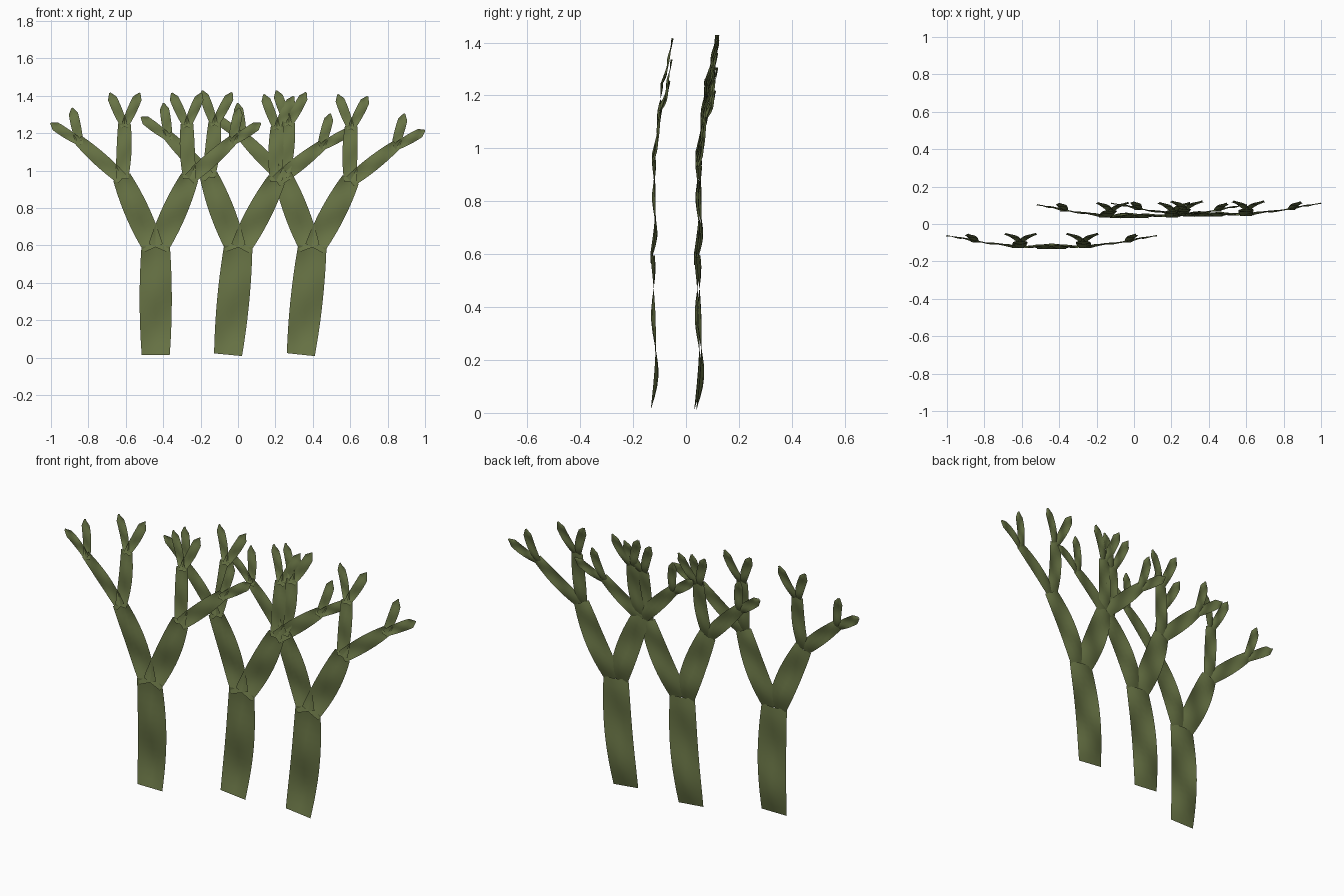
import bpy, math
from mathutils import Vector, Matrix

if "Cube" in bpy.data.objects:
    bpy.data.objects.remove(bpy.data.objects["Cube"])

green = bpy.data.materials.new("olive_green")
green.diffuse_color = (0.14, 0.175, 0.06, 1)
green.use_nodes = True
green.node_tree.nodes["Principled BSDF"].inputs["Base Color"].default_value = green.diffuse_color

STEPS, ACROSS = 14, 4


def ribbon(name, start, end, widths, curl, arc, place, bend=0.0, pointed=False):
    """Thin leaf strip: edges arc in y, the middle curls forwards and back."""
    a, b = Vector(start), Vector(end)
    d = b - a
    side = Vector((d.z, 0, -d.x)).normalized()
    w0, w1, w2 = widths
    ts = [i / STEPS for i in range(STEPS + 1)]
    if pointed:
        ts = [t * 0.84 for t in ts] + [1.0]
    verts, faces = [], []
    for t in ts:
        # quadratic width through the three given values
        w = w0 * (1 - t) * (1 - 2 * t) + 4 * w1 * t * (1 - t) + w2 * t * (2 * t - 1)
        if pointed and t == 1.0:
            w = 0.008
        c = a + d * t + side * (bend * math.sin(math.pi * t))
        c.y += arc * math.sin(math.pi * t)
        hump = curl * math.sin(8 * t)
        for j in range(ACROSS + 1):
            u = j / ACROSS - 0.5
            y = hump * (1 - 4 * u * u)
            verts.append(place @ (c + side * (u * w) + Vector((0, y, 0))))
    n = ACROSS + 1
    for i in range(len(ts) - 1):
        for j in range(ACROSS):
            k = i * n + j
            faces.append((k, k + 1, k + n + 1, k + n))
    mesh = bpy.data.meshes.new(name)
    mesh.from_pydata(verts, [], faces)
    mesh.materials.append(green)
    mesh.polygons.foreach_set("use_smooth", [True] * len(mesh.polygons))
    obj = bpy.data.objects.new(name, mesh)
    bpy.context.collection.objects.link(obj)


def plant(label, x, y, lean, foot):
    """Forking plant: trunk, then three mirrored levels of forks."""
    place = (Matrix.Translation((x, y, 0))
             @ Matrix.Rotation(math.radians(lean), 4, 'Y'))
    ribbon(label + "_trunk", (foot, -0.014, 0.014), (0, -0.016, 0.595),
           (0.15, 0.172, 0.152), 0.017, 0.02, place)
    for s, sn in ((-1, "left"), (1, "right")):
        n = f"{label}_{sn}"
        # main branch
        ribbon(n + "_branch", (s * 0.012, -0.015, 0.585), (s * 0.182, -0.01, 0.965),
               (0.108, 0.132, 0.098), 0.014, 0.017, place)
        # upright and outward limbs
        ribbon(n + "_upright_limb", (s * 0.18, -0.01, 0.955), (s * 0.167, 0.024, 1.25),
               (0.065, 0.08, 0.067), 0.009, 0.009, place, bend=-s * 0.004)
        ribbon(n + "_outer_limb", (s * 0.18, -0.01, 0.955), (s * 0.415, 0.022, 1.165),
               (0.064, 0.078, 0.055), 0.009, 0.009, place)
        # pointed tips
        for i, (p, q) in enumerate((
                ((0.167, 0.022, 1.235), (0.085, 0.064, 1.415)),
                ((0.167, 0.022, 1.235), (0.245, 0.064, 1.415)),
                ((0.405, 0.020, 1.15), (0.562, 0.052, 1.253)),
                ((0.405, 0.020, 1.14), (0.447, 0.060, 1.335)))):
            ribbon(f"{n}_tip_{i + 1}", (s * p[0], p[1], p[2]), (s * q[0], q[1], q[2]),
                   (0.036, 0.052, 0.044), 0.008, 0.01, place, pointed=True)


plant("front_plant", -0.44, -0.119, 0, 0)
plant("middle_plant", -0.036, 0.046, 3.6, -0.018)
plant("right_plant", 0.36, 0.054, 3.6, -0.025)
